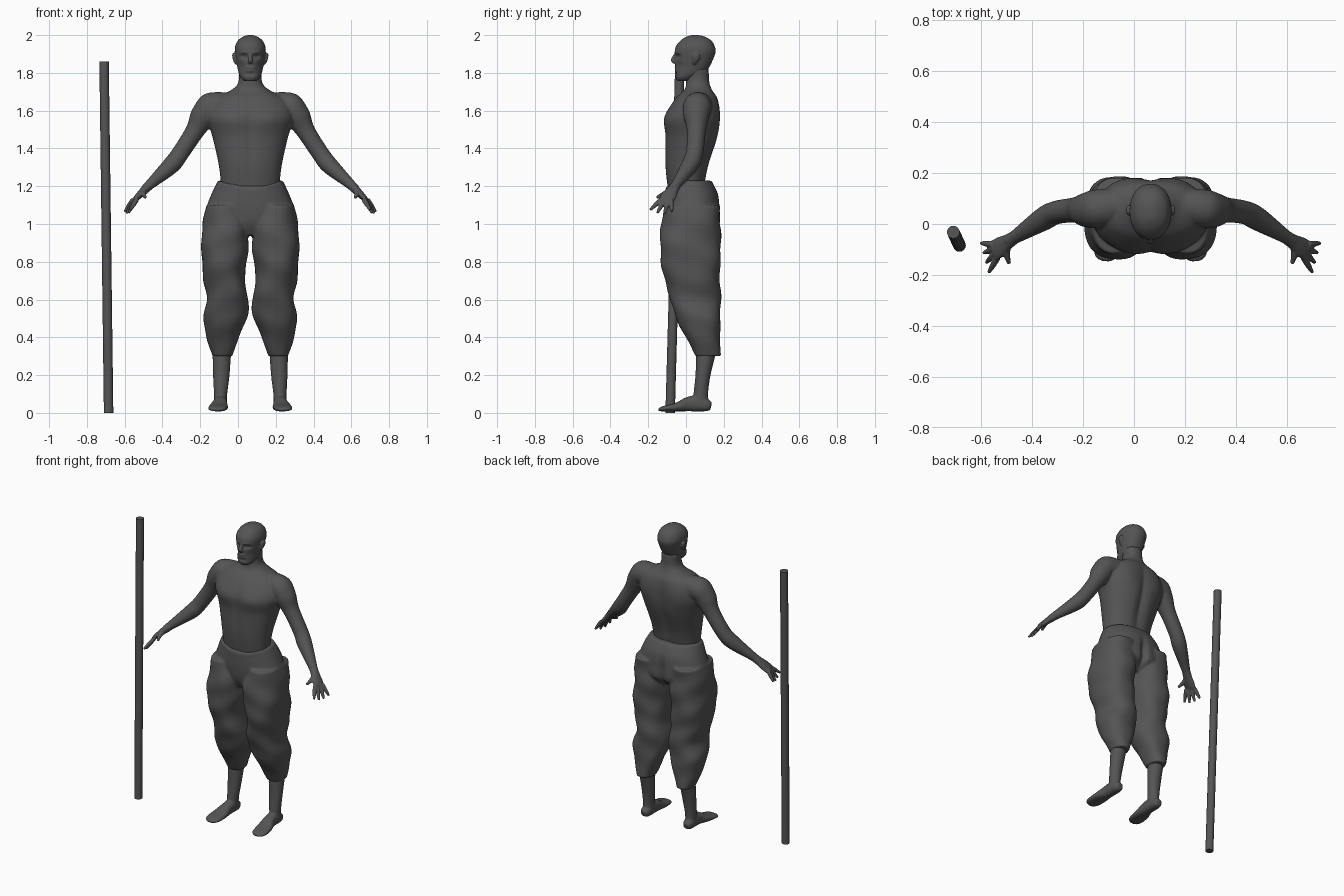
import bpy, bmesh
from math import sin, cos, pi, exp
from mathutils import Vector

cube = bpy.data.objects.get("Cube")
if cube:
    bpy.data.objects.remove(cube, do_unlink=True)

FIGURE_X = 0.065  # the figure stands a little beside the centre line
grey = bpy.data.materials.new("dark grey")
grey.use_nodes = True
grey.diffuse_color = (0.09, 0.09, 0.09, 1)
shader = grey.node_tree.nodes["Principled BSDF"]
shader.inputs["Base Color"].default_value = grey.diffuse_color


def blend(before, start, end, after, t):
    """Smooth curve running from start to end."""
    speed_in, speed_out = (end - before) / 2, (after - start) / 2
    ease = t * t * (3 - 2 * t)
    pull = t * (1 - t)
    return start + (end - start) * ease + speed_in * pull * (1 - t) - speed_out * pull * t


def power(value, exponent):
    return abs(value) ** exponent * (1 if value > 0 else -1)


def loft(bm, rings, sides=48, steps=6, square=1, wrinkle=0):
    """Skin rings of (centre, half axis, half axis) with a closed smooth surface."""
    last = len(rings) - 1
    fine = []
    for i in range(last):
        near = [rings[min(max(i + k, 0), last)] for k in range(-1, 3)]
        for step in range(steps):
            fine.append([blend(*parts, step / steps) for parts in zip(*near)])
    fine.append(rings[-1])
    loops = []
    for centre, across, along in fine:
        loop = []
        for k in range(sides):
            angle = 2 * pi * k / sides
            fold = sin(centre.z * 38 + 2 * angle) + sin(centre.z * 21 - 3 * angle)
            offset = across * power(cos(angle), square) + along * power(sin(angle), square)
            loop.append(bm.verts.new(centre + offset * (1 + wrinkle * fold)))
        loops.append(loop)
    for low, high in zip(loops, loops[1:]):
        for k in range(sides):
            bm.faces.new((low[k - 1], low[k], high[k], high[k - 1]))
    bm.faces.new(loops[0])
    bm.faces.new(loops[-1])


def stack(bm, rows, **options):
    """Level rings from rows of height, inner x, outer x, front y, back y."""
    rings = []
    for z, inner, outer, front, back in rows:
        centre = Vector((inner + outer, front + back, 2 * z)) / 2
        rings.append((centre, Vector(((outer - inner) / 2, 0, 0)), Vector((0, (back - front) / 2, 0))))
    loft(bm, rings, **options)


def column(bm, rows, **options):
    """Level rings centred on the body: height, half width, front y, back y."""
    stack(bm, [(z, -half, half, front, back) for z, half, front, back in rows], **options)


def tube(bm, rows, reference=(0, 1, 0), **options):
    """Limb along rows of point and radius; a second radius flattens it."""
    points = [Vector(row[:3]) for row in rows]
    rings = []
    for i, (point, row) in enumerate(zip(points, rows)):
        direction = points[min(i + 1, len(points) - 1)] - points[max(i - 1, 0)]
        direction.normalize()
        across = Vector(reference)
        across = (across - direction * across.dot(direction)).normalized()
        rings.append((point, across * row[3], direction.cross(across) * row[-1]))
    loft(bm, rings, **options)


def sculpt(bm, x, z, width, height, depth, back=False):
    """Raise or hollow the front or back softly, equally on both sides."""
    for vert in bm.verts:
        if (vert.co.y > 0.04) == back:
            distance = ((abs(vert.co.x) - x) / width) ** 2 + ((vert.co.z - z) / height) ** 2
            vert.co.y += depth * exp(-distance) * (1 if back else -1)


def finish(name, bm, location_x=0, voxel=None):
    """Make the object; with a voxel size, mirror it and fuse its pieces."""
    bmesh.ops.recalc_face_normals(bm, faces=bm.faces)
    mesh = bpy.data.meshes.new(name)
    bm.to_mesh(mesh)
    bm.free()
    mesh.materials.append(grey)
    part = bpy.data.objects.new(name, mesh)
    part.location.x = location_x
    bpy.context.collection.objects.link(part)
    if voxel:
        mirror = part.modifiers.new("both sides", "MIRROR")
        mirror.use_mirror_merge = False
        fuse = part.modifiers.new("fuse", "REMESH")
        fuse.mode = "VOXEL"
        fuse.voxel_size = voxel
        fuse.use_smooth_shade = True
        soften = part.modifiers.new("soften", "SMOOTH")
        soften.iterations = 3
    return part


# Torso with chest, spine and shoulder blades
bm = bmesh.new()
column(bm, [(1.14, .15, -.09, .09), (1.3, .165, -.11, .12), (1.46, .2, -.11, .17),
            (1.57, .23, -.11, .18), (1.66, .19, -.06, .17), (1.71, .1, -.01, .14),
            (1.75, .063, 0, .125), (1.82, .06, 0, .12)], square=.9)
sculpt(bm, .1, 1.55, .08, .05, .01)
sculpt(bm, 0, 1.45, .02, .2, -.008)
sculpt(bm, 0, 1.42, .03, .2, -.02, back=True)
sculpt(bm, .12, 1.58, .06, .08, .01, back=True)

# Shoulders and arms
wrist = (.56, -.07, 1.18)
tube(bm, [(.08, .08, 1.63, .065), (.21, .06, 1.62, .075), (.25, .055, 1.57, .068),
          (.295, .055, 1.49, .05), (.37, .045, 1.375, .046), (.42, .02, 1.31, .046),
          (.53, -.05, 1.21, .027), (*wrist, .025)])
finish("torso_and_arms", bm, FIGURE_X, .007)

# Hands: palm, four fanned fingers and a thumb
bm = bmesh.new()
tube(bm, [(.53, -.05, 1.21, .026), (*wrist, .03, .022), (.59, -.09, 1.15, .04, .018),
          (.615, -.105, 1.125, .04, .013)])
for i in range(4):
    spread = i / 3
    knuckle = Vector((.6, -.13, 1.13)).lerp(Vector((.62, -.08, 1.13)), spread)
    tip = Vector((.635, -.19, 1.075)).lerp(Vector((.665, -.075, 1.065)), spread)
    tip.z -= .015 * sin(pi * spread)
    tube(bm, [(*knuckle, .013), (*knuckle.lerp(tip, .5), .012), (*tip, .007)], sides=12)
tube(bm, [(*wrist, .018), (.565, -.115, 1.16, .014), (.555, -.155, 1.14, .008)], sides=12)
finish("hands", bm, FIGURE_X, .004)

# Head with eye sockets, brow, cheeks, lips and chin
bm = bmesh.new()
column(bm, [(1.756, .03, -.045, .02), (1.775, .05, -.055, .05), (1.81, .064, -.055, .11),
            (1.9, .08, -.058, .154), (1.94, .08, -.054, .152), (1.975, .062, -.025, .13),
            (1.995, .03, .01, .09), (2, .01, .035, .065)], sides=96, steps=9, square=.92)
sculpt(bm, .034, 1.887, .02, .012, -.015)
sculpt(bm, .03, 1.908, .03, .008, .006)
sculpt(bm, .05, 1.835, .02, .025, -.008)
for lip in (1.826, 1.812):
    sculpt(bm, 0, lip, .025, .005, .006)
sculpt(bm, 0, 1.795, .03, .007, -.006)

# Nose and ears
tube(bm, [(0, -.046, 1.905, .01), (0, -.062, 1.885, .01), (0, -.068, 1.868, .013),
          (0, -.058, 1.855, .012)], sides=24)
tube(bm, [(.07, .042, 1.85, .01), (.08, .048, 1.865, .016, .01), (.087, .056, 1.89, .022, .009),
          (.088, .06, 1.903, .012, .006)], sides=24)
finish("head", bm, FIGURE_X, .0045)

# Trouser hips, with the waistband dipping at the front
bm = bmesh.new()
column(bm, [(.94, .1, -.07, .12), (1, .2, -.1, .18), (1.08, .23, -.11, .18),
            (1.16, .205, -.11, .17), (1.23, .172, -.11, .135)], square=.9)
for vert in bm.verts:
    if vert.co.y < 0:
        vert.co.z += .4 * vert.co.y * max(0, cos(vert.co.x * 9)) * (vert.co.z > 1.17)
sculpt(bm, 0, 1.02, .02, .1, -.03, back=True)

# Baggy trouser legs, a ring every tenth of the way down: inner x, outer x, front y
outline = [(.03, .235, -.11), (.01, .25, -.13), (.01, .258, -.14), (.02, .258, -.13),
           (.028, .245, -.11), (.01, .23, -.085), (.02, .25, -.05), (.06, .23, 0), (.095, .2, .05)]
stack(bm, [(1.1 - i / 10, *row, .182) for i, row in enumerate(outline)],
      steps=9, square=.86, wrinkle=.022)
finish("trousers", bm, FIGURE_X, .008)

# Shins and bare feet
bm = bmesh.new()
stack(bm, [(.34, .1, .2, .055, .165), (.2, .11, .197, .05, .13), (.1, .122, .192, .04, .117),
           (.03, .125, .19, .04, .12)])
tube(bm, [(.158, .133, .034, .02), (.158, .11, .04, .032), (.158, .06, .05, .036, .042),
          (.16, .01, .046, .038), (.168, -.05, .031, .05, .023), (.175, -.12, .022, .047, .014),
          (.178, -.146, .016, .02, .007)], reference=(1, 0, 0), square=.85)
finish("bare_feet", bm, FIGURE_X, .006)

# Leaning staff, smooth with crisp ends
bm = bmesh.new()
tube(bm, [(-.685, -.084, 0, .025), (-.709, -.032, 1.86, .025)], sides=16, steps=1)
staff = finish("staff", bm)
for other in bpy.context.selected_objects:
    other.select_set(False)
staff.select_set(True)
bpy.context.view_layer.objects.active = staff
bpy.ops.object.shade_smooth_by_angle()
